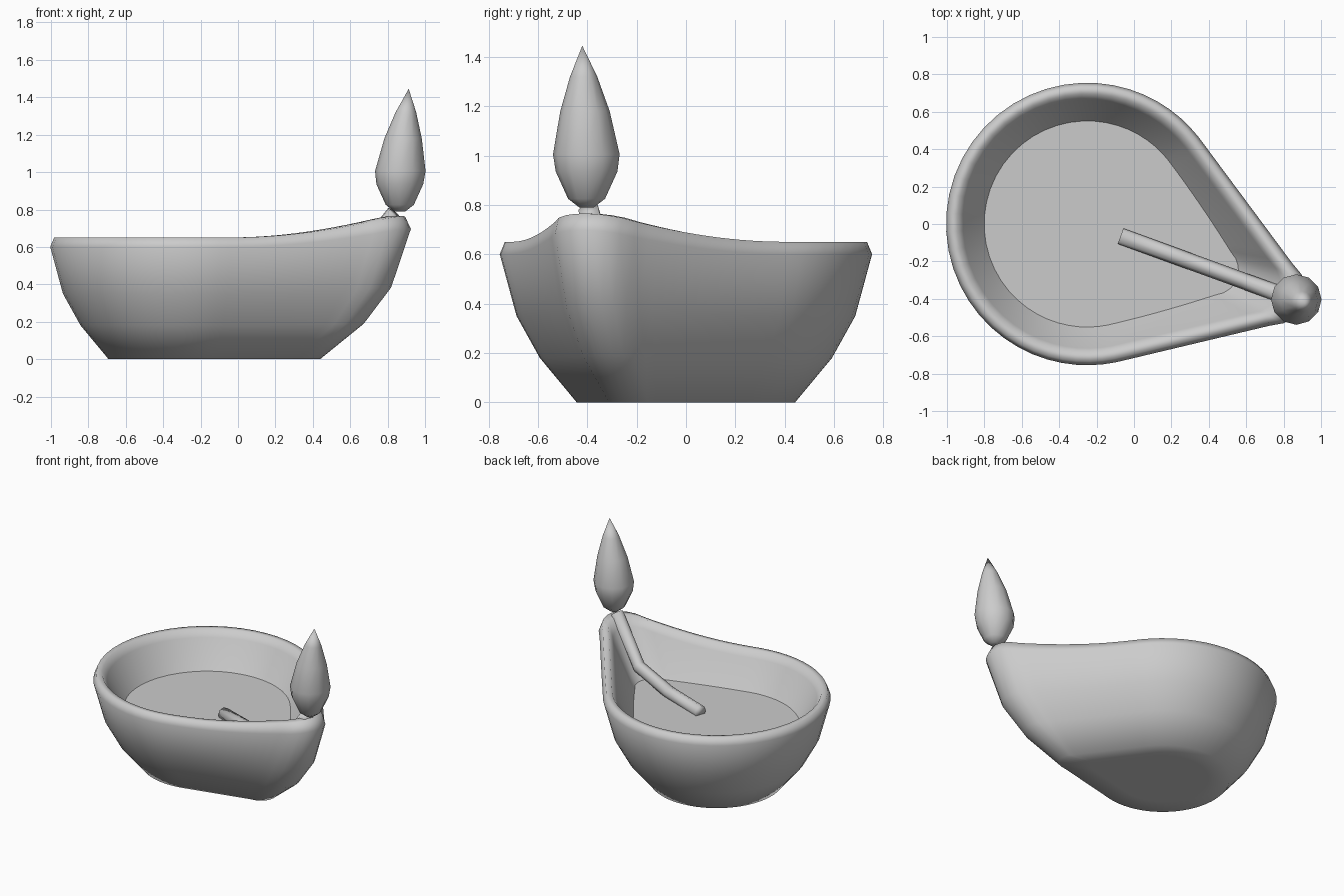
import bpy, bmesh, math
from mathutils import Vector

if "Cube" in bpy.data.objects:
    bpy.data.objects.remove(bpy.data.objects["Cube"])

SEG = 72
CENTRE = Vector((-0.25, 0, 0))
AXIS = math.radians(-20)          # direction of the spout
BODY_R, TIP_R = 0.755, 1.24       # round body, spout tip
RIM_Z, RISE = 0.65, 0.115

grey = bpy.data.materials.new("clay grey")
grey.diffuse_color = (0.6, 0.6, 0.6, 1)
grey.use_nodes = True
grey.node_tree.nodes["Principled BSDF"].inputs["Base Color"].default_value = grey.diffuse_color


def finish(name, bm):
    bmesh.ops.recalc_face_normals(bm, faces=bm.faces)
    for f in bm.faces:
        f.smooth = True
    me = bpy.data.meshes.new(name)
    bm.to_mesh(me)
    bm.free()
    me.materials.append(grey)
    ob = bpy.data.objects.new(name, me)
    bpy.context.collection.objects.link(ob)
    return ob


def loft(name, rings, cap_end=True):
    """Skin a list of equal-length point rings."""
    bm = bmesh.new()
    loops = [[bm.verts.new(p) for p in ring] for ring in rings]
    for a, b in zip(loops, loops[1:]):
        n = len(a)
        for i in range(n):
            j = (i + 1) % n
            bm.faces.new((a[i], a[j], b[j], b[i]))
    bm.faces.new(loops[0])
    if cap_end:
        bm.faces.new(loops[-1])
    bmesh.ops.remove_doubles(bm, verts=bm.verts, dist=1e-5)
    return finish(name, bm)


def radius(deg):
    """Circle with straight tangents running to a rounded spout tip."""
    if deg < 7:
        return TIP_R - 0.00138 * deg * deg
    if deg < 56.6:
        return BODY_R / math.cos(math.radians(56.6 - deg))
    return BODY_R


def outline(scale, z, rise=RISE, tip_shrink=0.0):
    ring = []
    for i in range(SEG):
        # points gather towards the spout
        u = 2 * math.pi * i / SEG
        a = u - 0.55 * math.sin(u)
        r = radius(math.degrees(min(a, 2 * math.pi - a)))
        f = max(0.0, (r - BODY_R) / (TIP_R - BODY_R))
        s = r * (scale - tip_shrink * f)
        ring.append(CENTRE + Vector((s * math.cos(a + AXIS), s * math.sin(a + AXIS),
                                     z + rise * f**1.15 * (z / RIM_Z)**2)))
    return ring


# Bowl: base, outer wall, rounded rim, inner wall
PROFILE = [(0.1, 0), (0.4, 0), (0.587, 0), (0.785, 0.18), (0.91, 0.35), (1.0, 0.6),
           (0.973, 0.65), (0.92, 0.65), (0.88, 0.6), (0.73, 0.405), (0.6, 0.28), (0.4, 0.15)]
loft("bowl", [outline(s, z) for s, z in PROFILE])

# Oil surface
bm = bmesh.new()
bm.faces.new([bm.verts.new(p) for p in outline(0.733, 0.405, 0, 0.045)])
finish("oil", bm)

# Wick: bent tube lying in the oil and rising over the spout
along = Vector((math.cos(AXIS), math.sin(AXIS), 0))
side = Vector((-along.y, along.x, 0))
path = [CENTRE + along * t + Vector((0, 0, z))
        for t, z in ((0.19, 0.425), (0.55, 0.43), (0.9, 0.485), (1.155, 0.78))]
rings = []
for k, p in enumerate(path):
    d = (path[min(k + 1, 3)] - path[max(k - 1, 0)]).normalized()
    up = d.cross(side)
    rings.append([p + 0.044 * (side * math.cos(i * math.pi / 4) + up * math.sin(i * math.pi / 4))
                  for i in range(8)])
loft("wick", rings)

# Flame: teardrop leaning towards its tip
FLAME = [(0.79, 0.03), (0.825, 0.075), (0.935, 0.125), (1.005, 0.135),
         (1.18, 0.1), (1.32, 0.055), (1.445, 0.0)]
rings = []
for z, r in FLAME:
    lean = 0.05 * max(0, (z - 0.95) / 0.49)**1.3
    c = Vector((0.865, -0.403, z)) + along * lean
    rings.append([c + r * Vector((math.cos(i * math.pi / 6), math.sin(i * math.pi / 6), 0))
                  for i in range(12)])
loft("flame", rings, cap_end=False)
